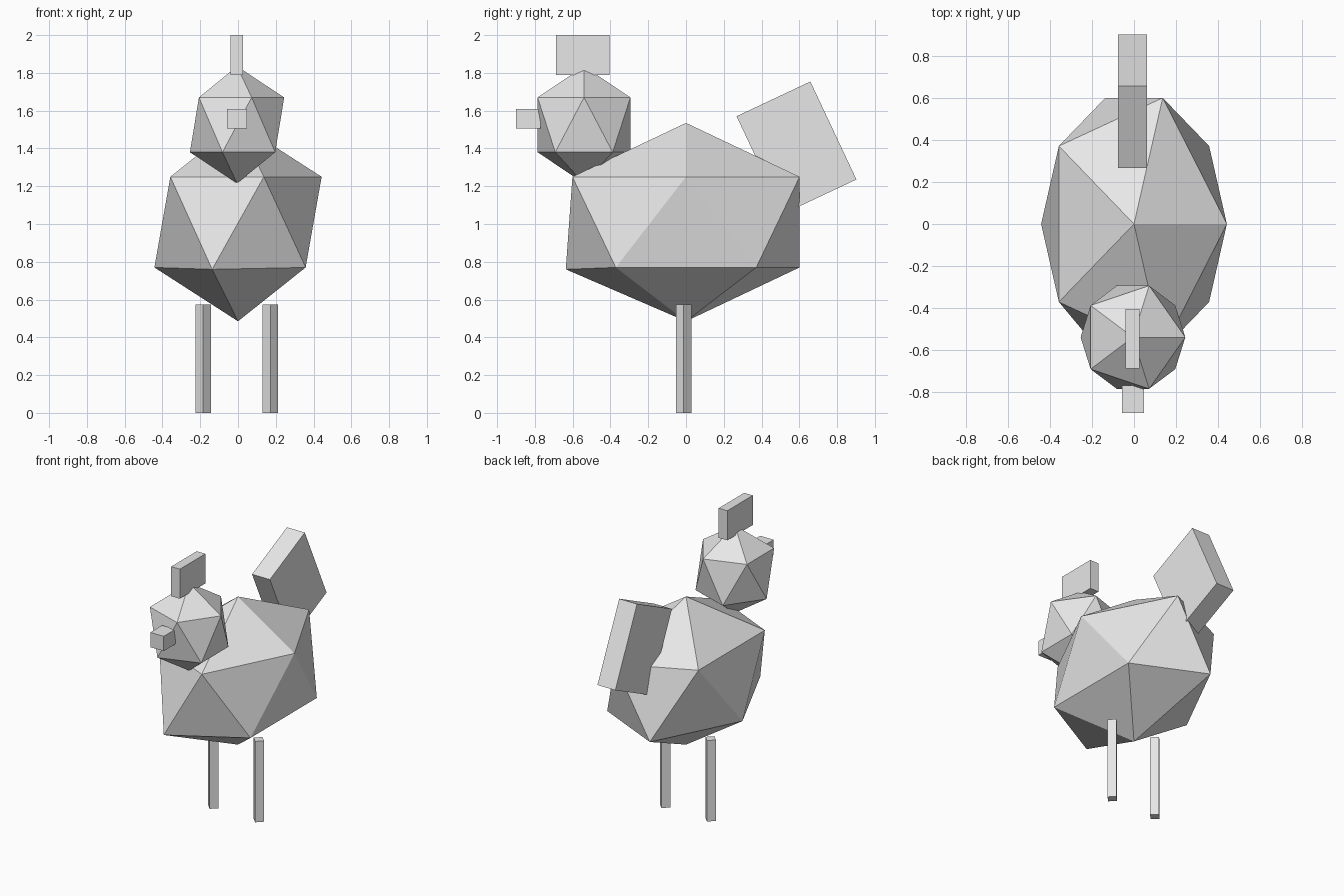
import bpy
import bmesh
from math import radians
from mathutils import Matrix, Vector

default_cube = bpy.data.objects.get("Cube")
if default_cube:
    bpy.data.objects.remove(default_cube, do_unlink=True)

# One plain colour for the whole bird
grey = bpy.data.materials.new("light_grey")
grey.use_nodes = True
grey.diffuse_color = (0.8, 0.8, 0.8, 1)
grey.node_tree.nodes["Principled BSDF"].inputs["Base Color"].default_value = grey.diffuse_color


def add_object(name, bm, location):
    mesh = bpy.data.meshes.new(name)
    bm.to_mesh(mesh)
    bm.free()
    mesh.materials.append(grey)
    obj = bpy.data.objects.new(name, mesh)
    obj.location = location
    bpy.context.collection.objects.link(obj)
    return obj


def faceted_ball(name, centre, width, depth, tip, ring):
    """Twenty-sided ball; tip and ring are heights above and below the centre."""
    bm = bmesh.new()
    bmesh.ops.create_icosphere(bm, subdivisions=1, radius=1)
    for v in bm.verts:
        height = tip if abs(v.co.z) > 0.9 else ring
        v.co = (v.co.x * width, v.co.y * depth, height if v.co.z > 0 else -height)
    return add_object(name, bm, centre)


def block(name, centre, size, axis="Z", angle=0):
    bm = bmesh.new()
    bmesh.ops.create_cube(bm, size=1)
    bmesh.ops.scale(bm, vec=size, verts=bm.verts)
    bmesh.ops.rotate(bm, verts=bm.verts, matrix=Matrix.Rotation(radians(angle), 3, axis))
    return add_object(name, bm, centre)


# Body, with the lower breast corner pushed slightly forward
body = faceted_ball("body", (0, 0, 1.01), 0.495, 0.707, 0.525, 0.24)
breast = min((v for v in body.data.vertices if v.co.z < 0), key=lambda v: v.co.y)
breast.co += Vector((0, -0.035, -0.01))

# Head, comb and beak
faceted_ball("head", (-0.005, -0.54, 1.525), 0.279, 0.289, 0.31, 0.145)
block("comb", (-0.007, -0.547, 1.895), (0.068, 0.285, 0.21))
block("beak", (-0.005, -0.835, 1.557), (0.105, 0.13, 0.105))

# Tail, tipped backwards
block("tail", (-0.007, 0.585, 1.403), (0.14, 0.432, 0.573), "X", 25.2)

# Square legs, turned corner to the front
for side, x in (("left", 0.172), ("right", -0.185)):
    block(side + "_leg", (x, -0.012, 0.287), (0.058, 0.058, 0.574), "Z", 45)
